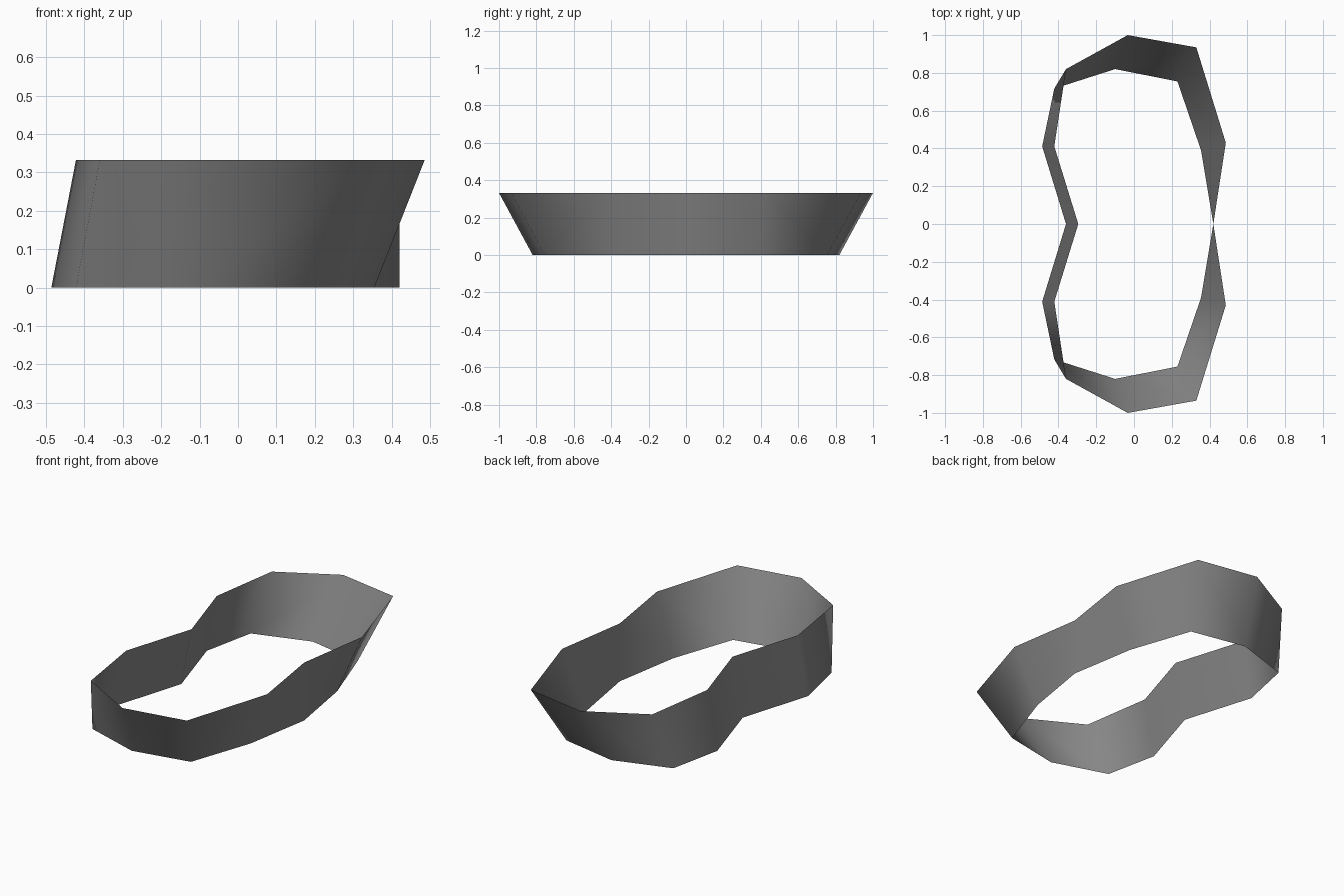
import bpy

if "Cube" in bpy.data.objects:
    bpy.data.objects.remove(bpy.data.objects["Cube"])

HEIGHT = 0.332

# Half outlines (x, y) from the right waist round the back to the left waist
bottom = [(0.42, 0), (0.355, 0.39), (0.23, 0.755), (-0.10, 0.82),
          (-0.422, 0.717), (-0.486, 0.411), (-0.36, 0)]
top = [(0.42, 0), (0.486, 0.43), (0.33, 0.935), (-0.033, 1.0),
       (-0.36, 0.82), (-0.422, 0.411), (-0.295, 0)]

# Flared open band: one strip of quads between the two outlines
n = len(bottom)
verts = [(x, y, 0) for x, y in bottom] + [(x, y, HEIGHT) for x, y in top]
faces = [(i, n + i, n + i + 1, i + 1)[::-1] for i in range(n - 1)]
mesh = bpy.data.meshes.new("flared_band")
mesh.from_pydata(verts, [], faces)
band = bpy.data.objects.new("flared_band", mesh)
bpy.context.collection.objects.link(band)
for p in mesh.polygons:
    p.use_smooth = True

# Dark grey surface
grey = bpy.data.materials.new("dark_grey")
grey.diffuse_color = (0.24, 0.24, 0.24, 1)
grey.use_nodes = True
grey.node_tree.nodes["Principled BSDF"].inputs["Base Color"].default_value = grey.diffuse_color
mesh.materials.append(grey)

# Mirror to the front half, welding the two waists
mirror = band.modifiers.new("mirror", 'MIRROR')
mirror.use_axis = (False, True, False)
mirror.use_clip = True
mirror.merge_threshold = 0.001
